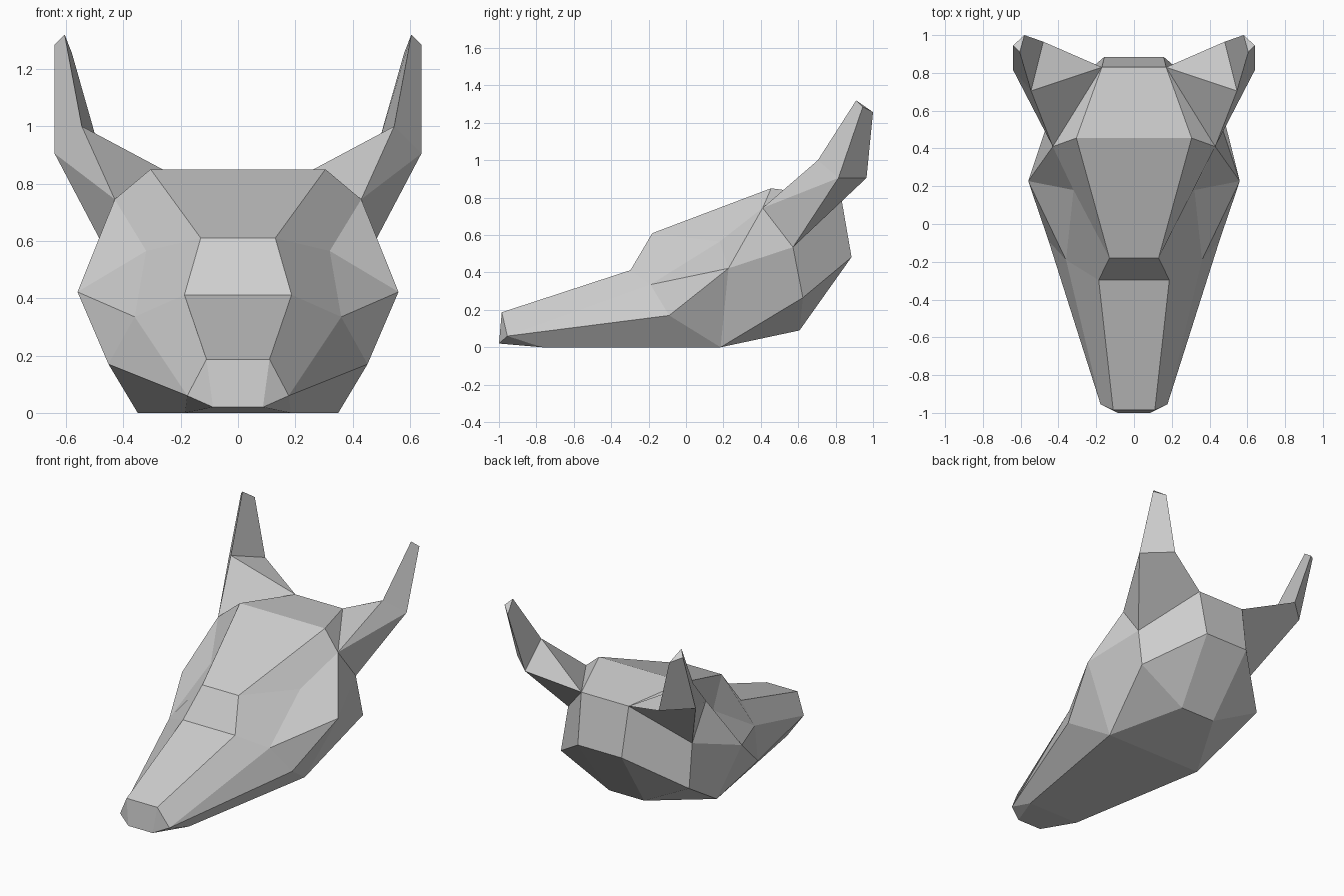
import bpy
import bmesh

cube = bpy.data.objects.get("Cube")
if cube:
    bpy.data.objects.remove(cube)

# Single matte grey
grey = bpy.data.materials.new("plain grey")
grey.use_nodes = True
colour = (0.62, 0.62, 0.62, 1)
grey.diffuse_color = colour
grey.node_tree.nodes["Principled BSDF"].inputs["Base Color"].default_value = colour

# Landmarks on the +x half
POINTS = {
    "nose_top": (.11, -.985, .187), "nose_side": (.177, -.955, .06),
    "nose_low": (.087, -1, .02), "chin": (.185, -.77, 0),
    "bridge": (.187, -.297, .412), "brow": (.13, -.18, .61),
    "forehead": (.305, .455, .85), "temple": (.43, .41, .745),
    "socket": (.36, -.19, .335), "lid": (.32, .18, .565),
    "cheek": (.56, .227, .422), "jaw": (.452, -.09, .17),
    "throat": (.35, .185, 0), "jaw_back": (.46, .625, .265),
    "neck_low": (.125, .607, .09), "nape": (.157, .885, .482),
    "crown": (.17, .83, .80), "ear_base": (.445, .572, .535),
    "ear_front": (.545, .705, 1.0), "ear_out": (.64, .815, .905),
    "ear_in": (.48, .965, .905), "tip_front": (.605, .91, 1.32),
    "tip_out": (.64, .945, 1.285), "tip_in": (.58, 1, 1.257),
}

# Loop around the central strip, joined straight across to the other half
RIM = ("nose_top bridge brow forehead crown nape neck_low "
       "throat chin nose_low").split()

HEAD_SIDE = [
    "nose_top bridge socket nose_side",
    "nose_side socket jaw",
    "socket cheek jaw",
    "bridge brow lid socket",
    "socket lid cheek",
    "brow forehead temple lid",
    "lid temple cheek",
    "temple ear_base cheek",
    "forehead crown temple",
    "cheek throat jaw",
    "cheek ear_base jaw_back throat",
    "crown nape jaw_back ear_base",
    "nape neck_low jaw_back",
    "jaw_back neck_low throat",
    "jaw throat chin nose_side",
    "nose_top nose_side nose_low",
    "nose_side chin nose_low",
]

EAR = [
    "temple ear_front ear_out",
    "temple ear_out ear_base",
    "ear_base ear_out ear_in crown",
    "temple crown ear_front",
    "crown ear_in ear_front",
    "ear_front tip_front tip_out ear_out",
    "ear_out tip_out tip_in ear_in",
    "ear_in tip_in tip_front ear_front",
    "tip_front tip_in tip_out",
]


def build(name, faces):
    """Make a flat-shaded object from faces of (point name, side) corners."""
    bm = bmesh.new()
    verts = {}
    for face in faces:
        for corner in face:
            if corner not in verts:
                x, y, z = POINTS[corner[0]]
                verts[corner] = bm.verts.new((x * corner[1], y, z))
        bm.faces.new([verts[c] for c in face])
    bmesh.ops.recalc_face_normals(bm, faces=bm.faces)
    mesh = bpy.data.meshes.new(name)
    bm.to_mesh(mesh)
    bm.free()
    mesh.materials.append(grey)
    obj = bpy.data.objects.new(name, mesh)
    bpy.context.collection.objects.link(obj)
    return obj


def one_side(faces, side):
    """Lay out faces on one half, wound so that they face outward."""
    return [[(p, side) for p in f.split()[::side]] for f in faces]


# Head: central strip plus both sides
strip = [[(a, 1), (b, 1), (b, -1), (a, -1)]
         for a, b in zip(RIM, RIM[1:] + RIM[:1])]
build("head", strip + one_side(HEAD_SIDE, 1) + one_side(HEAD_SIDE, -1))

# Pointed ears sitting on the open corners of the head
for name, side in (("left_ear", 1), ("right_ear", -1)):
    build(name, one_side(EAR, side))
